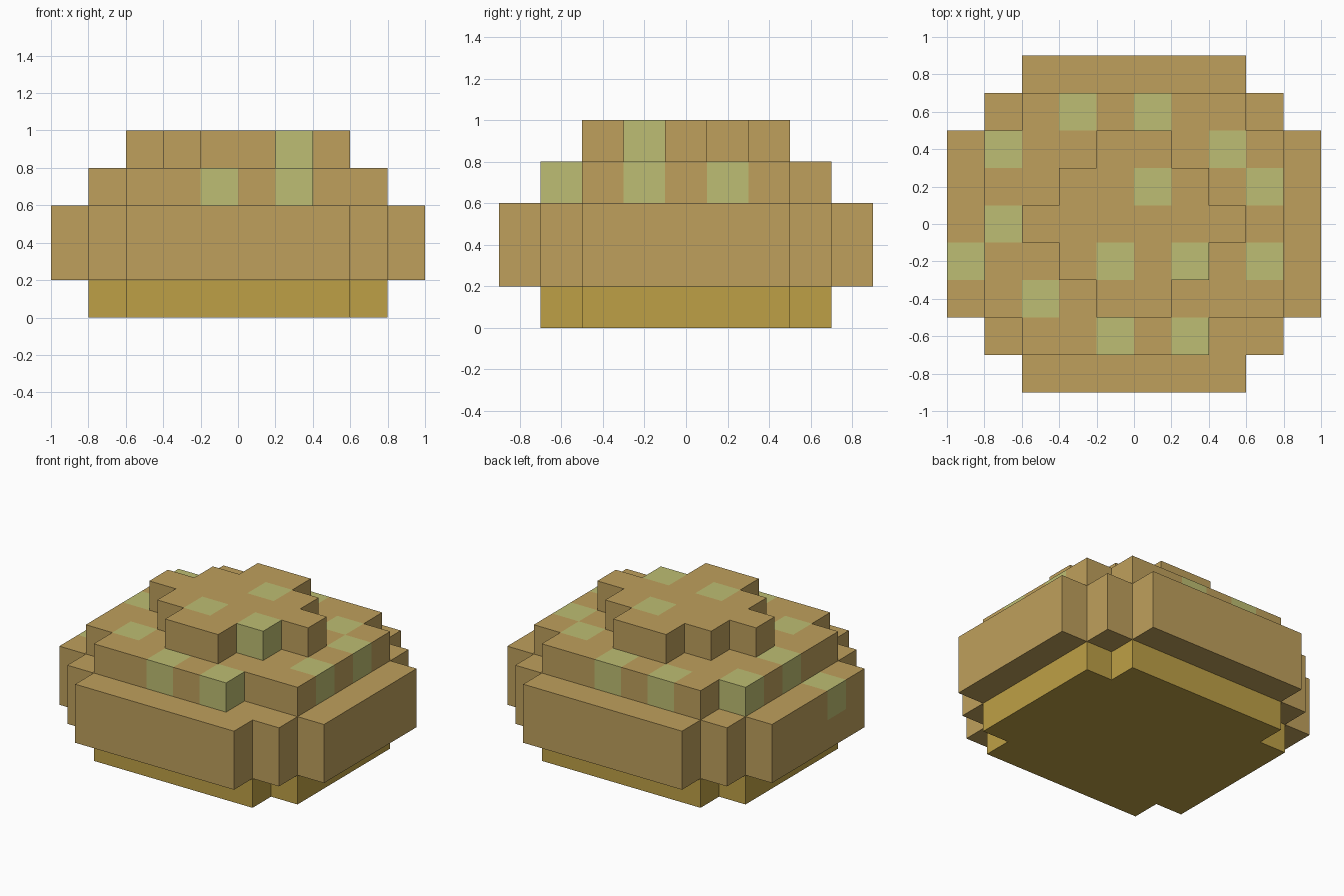
import bpy, bmesh, math
from mathutils import Vector

if "Cube" in bpy.data.objects:
    bpy.data.objects.remove(bpy.data.objects["Cube"], do_unlink=True)

S = 0.2  # block size


def material(name, rgb):
    lin = [((c / 255 + 0.055) / 1.055) ** 2.4 for c in rgb] + [1.0]
    m = bpy.data.materials.new(name)
    m.use_nodes = True
    m.diffuse_color = lin
    bsdf = m.node_tree.nodes["Principled BSDF"]
    bsdf.inputs["Base Color"].default_value = lin
    bsdf.inputs["Roughness"].default_value = 0.9
    return m


crust = material("crust_tan", (191, 160, 92))
golden = material("base_gold", (190, 160, 70))
green = material("spot_green", (190, 190, 115))

AXES = [Vector(a) * s for a in ((1, 0, 0), (0, 1, 0), (0, 0, 1)) for s in (1, -1)]


def tier(name, rows, z0, layers, mat, spots=()):
    """Closed stepped slab. rows: (first, last) block column for each block row,
    front to back; spots: (column, row, layer) blocks that are coloured green."""
    first_row = -(len(rows) // 2)
    cells = {(c, first_row + r, k) for r, (a, b) in enumerate(rows)
             for c in range(a, b + 1) for k in range(layers)}
    bm = bmesh.new()
    for cell in sorted(cells):
        mid = Vector(((cell[0] + 0.5) * S, cell[1] * S, z0 + (cell[2] + 0.5) * S))
        for d in AXES:
            if tuple(int(cell[i] + d[i]) for i in range(3)) in cells:
                continue
            u = Vector((d.y, d.z, d.x))
            v = d.cross(u)
            f = bm.faces.new([bm.verts.new(mid + (d + u * p + v * q) * S / 2)
                              for p, q in ((-1, -1), (1, -1), (1, 1), (-1, 1))])
            f.material_index = int(cell in spots)
    # Weld the blocks and merge flat areas of one colour
    bmesh.ops.remove_doubles(bm, verts=bm.verts, dist=0.001)
    bmesh.ops.dissolve_limit(bm, angle_limit=math.radians(1), verts=bm.verts,
                             edges=bm.edges, delimit={'MATERIAL'})
    me = bpy.data.meshes.new(name)
    bm.to_mesh(me)
    bm.free()
    me.materials.append(mat)
    if spots:
        me.materials.append(green)
    ob = bpy.data.objects.new(name, me)
    bpy.context.collection.objects.link(ob)
    return ob


# Golden base
tier("base", [(-3, 2)] + [(-4, 3)] * 5 + [(-3, 2)], 0.0, 1, golden)

# Wide crust body
tier("crust_body",
     [(-3, 2), (-4, 3)] + [(-5, 4)] * 5 + [(-4, 3), (-3, 2)],
     0.2, 2, crust, {(-5, -1, 1)})

# Lower step of the dome, with a deeper notch at its front corner
tier("dome_lower",
     [(-3, 1)] + [(-4, 3)] * 5 + [(-3, 2)],
     0.6, 1, crust,
     {(-2, 3, 0), (0, 3, 0), (-4, 2, 0), (2, 2, 0), (3, 1, 0), (-4, 0, 0),
      (3, -1, 0), (-3, -2, 0), (-1, -3, 0), (1, -3, 0)})

# Diamond-shaped top step
tier("dome_top",
     [(-1, 0), (-2, 1), (-3, 2), (-2, 1), (-1, 0)],
     0.8, 1, crust, {(0, 1, 0), (-1, -1, 0), (1, -1, 0)})
